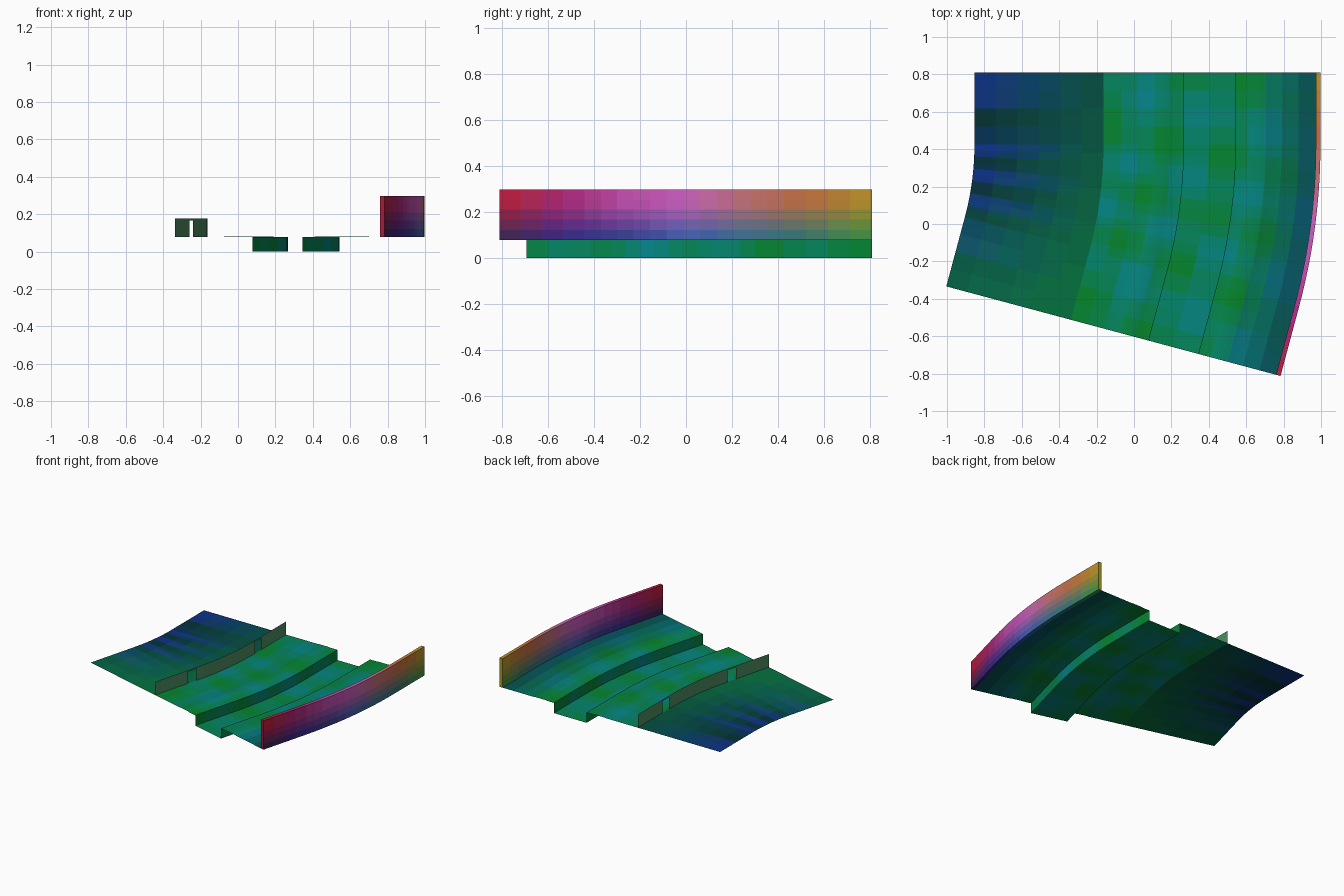
import bpy, bmesh, math

if "Cube" in bpy.data.objects:
    bpy.data.objects.remove(bpy.data.objects["Cube"])

L, TURN = 0.384, math.radians(15)    # straight run at each end, total bend
CX, YF = -2.355, 0.81                # bend centre x, far end y
GROUND, TALL = 0.078, 0.298
END = 2 * L + 1
palette = []                         # colours used by the part being built


def point(x, s, z):
    """Point on the lane line x: s 0..L straight, L..L+1 bend, then straight."""
    r = x - CX
    a = TURN * min(max(s - L, 0), 1)
    d = max(s - L - 1, 0)
    return (CX + r * math.cos(a) - d * math.sin(TURN),
            YF - min(s, L) - r * math.sin(a) - d * math.cos(TURN), z)


def stations(a, b):
    full = [L / 4 * i for i in range(4)] + [L + i / 12 for i in range(13)]
    full += [L + 1 + L / 4 * i for i in range(1, 4)]
    return [a] + [s for s in full if a + 1e-5 < s < b - 1e-5] + [b]


def slot(color):
    key = tuple(round(c / 6) * 6 for c in color)
    if key not in palette:
        palette.append(key)
    return palette.index(key)


def sweep(bm, profile, paint, a=0.0, b=END, closed=False):
    """Sweep a list of (x, z) along the bend, colouring each face with paint(x, s, z)."""
    st = stations(a, b)
    rows = [[bm.verts.new(point(x, s, z)) for x, z in profile] for s in st]
    n = len(profile)
    for k, (r0, r1) in enumerate(zip(rows, rows[1:])):
        for i in range(n if closed else n - 1):
            j = (i + 1) % n
            f = bm.faces.new((r0[i], r1[i], r1[j], r0[j]))
            (x0, z0), (x1, z1) = profile[i], profile[j]
            f.material_index = slot(paint((x0 + x1) / 2, (st[k] + st[k + 1]) / 2, (z0 + z1) / 2))
    if closed:
        for row, s in ((rows[0], a), (rows[-1][::-1], b)):
            bm.faces.new(row).material_index = slot(paint(0, s, 0.2))
        bmesh.ops.recalc_face_normals(bm, faces=bm.faces)


def finish(bm, name):
    me = bpy.data.meshes.new(name)
    bm.to_mesh(me)
    bm.free()
    ob = bpy.data.objects.new(name, me)
    bpy.context.collection.objects.link(ob)
    for i, c in enumerate(palette):
        mat = bpy.data.materials.new(f"{name}_colour_{i}")
        mat.diffuse_color = (*[(min(v / 230, 1)) ** 2.2 for v in c], 1)
        mat.use_nodes = True
        mat.node_tree.nodes["Principled BSDF"].inputs["Base Color"].default_value = mat.diffuse_color
        me.materials.append(mat)
    palette.clear()
    bpy.context.view_layer.objects.active = ob
    ob.select_set(True)
    bpy.ops.object.shade_smooth_by_angle(angle=math.radians(30))
    ob.select_set(False)


def mix(a, b, t):
    t = min(max(t, 0), 1)
    return tuple(p + (q - p) * t for p, q in zip(a, b))


def ramp(colors, t):
    i = min(int(t * (len(colors) - 1)), len(colors) - 2)
    return mix(colors[i], colors[i + 1], t * (len(colors) - 1) - i)


def field_paint(x, s, z):
    t = s / END
    stripe = 0.5 + 0.5 * math.cos((t - 0.05) * 2 * math.pi / 0.2)
    outer = mix(mix((10, 45, 45), (18, 45, 140), stripe), (14, 105, 70), (t - 0.6) * 2)
    inner = mix((12, 72, 62), (14, 105, 62), t)
    return mix(outer, inner, (x + 0.853) / 0.6)


def bank_paint(x, s, z):
    wave = 0.5 + 0.5 * math.sin(7 * x + 9 * s) * math.cos(5 * s - 11 * x)
    c = mix((14, 118, 40), (14, 118, 125), wave)
    if x > 0.72:
        c = mix(c, (14, 62, 85), (x - 0.7) * 3)
    return c


def fence_paint(x, s, z):
    return (70, 125, 90)


def wall_paint(x, s, z):
    top = ramp([(170, 135, 35), (180, 105, 60), (180, 100, 110), (188, 88, 175),
                (180, 70, 160), (160, 40, 110), (175, 28, 50)], s / END)
    low = ramp([(50, 140, 60), (35, 110, 110), (40, 100, 140), (45, 85, 165),
                (35, 55, 130), (40, 40, 130), (45, 35, 75)], s / END)
    return mix(low, top, (z - GROUND) / 0.16)


# Outer field left of the fence
bm = bmesh.new()
sweep(bm, [(-0.853 + 0.115 * i, GROUND) for i in range(7)], field_paint)
finish(bm, "left_field")

# Banks with the sunken channel and very slightly raised paths
K = GROUND + 0.002
bm = bmesh.new()
sweep(bm, [(-0.163, GROUND), (-0.07, GROUND), (0.02, GROUND), (0.105, GROUND),
           (0.112, K), (0.188, K), (0.195, GROUND), (0.267, GROUND),
           (0.267, 0), (0.40, 0), (0.542, 0), (0.542, GROUND),
           (0.605, GROUND), (0.612, K), (0.698, K), (0.705, GROUND),
           (0.79, GROUND), (0.88, GROUND), (0.972, GROUND)], bank_paint)
finish(bm, "banks_and_channel")

# Low fence with two openings under a thin top rail
bm = bmesh.new()
TOP, RAIL = 0.178, 0.166
g0, g1 = 0.296, 0.371
for a, b, z in ((0, g0, GROUND), (g0, g1, RAIL), (g1, END - g1, GROUND),
                (END - g1, END - g0, RAIL), (END - g0, END, GROUND)):
    sweep(bm, [(-0.163, z), (-0.163, TOP)], fence_paint, a, b)
finish(bm, "low_fence")

# Tall wall along the right side, in stacked colour rows
bm = bmesh.new()
H = [GROUND + (TALL - GROUND) * i / 5 for i in range(6)]
sweep(bm, [(0.997, z) for z in H] + [(0.972, z) for z in reversed(H)], wall_paint, closed=True)
finish(bm, "boundary_wall")
